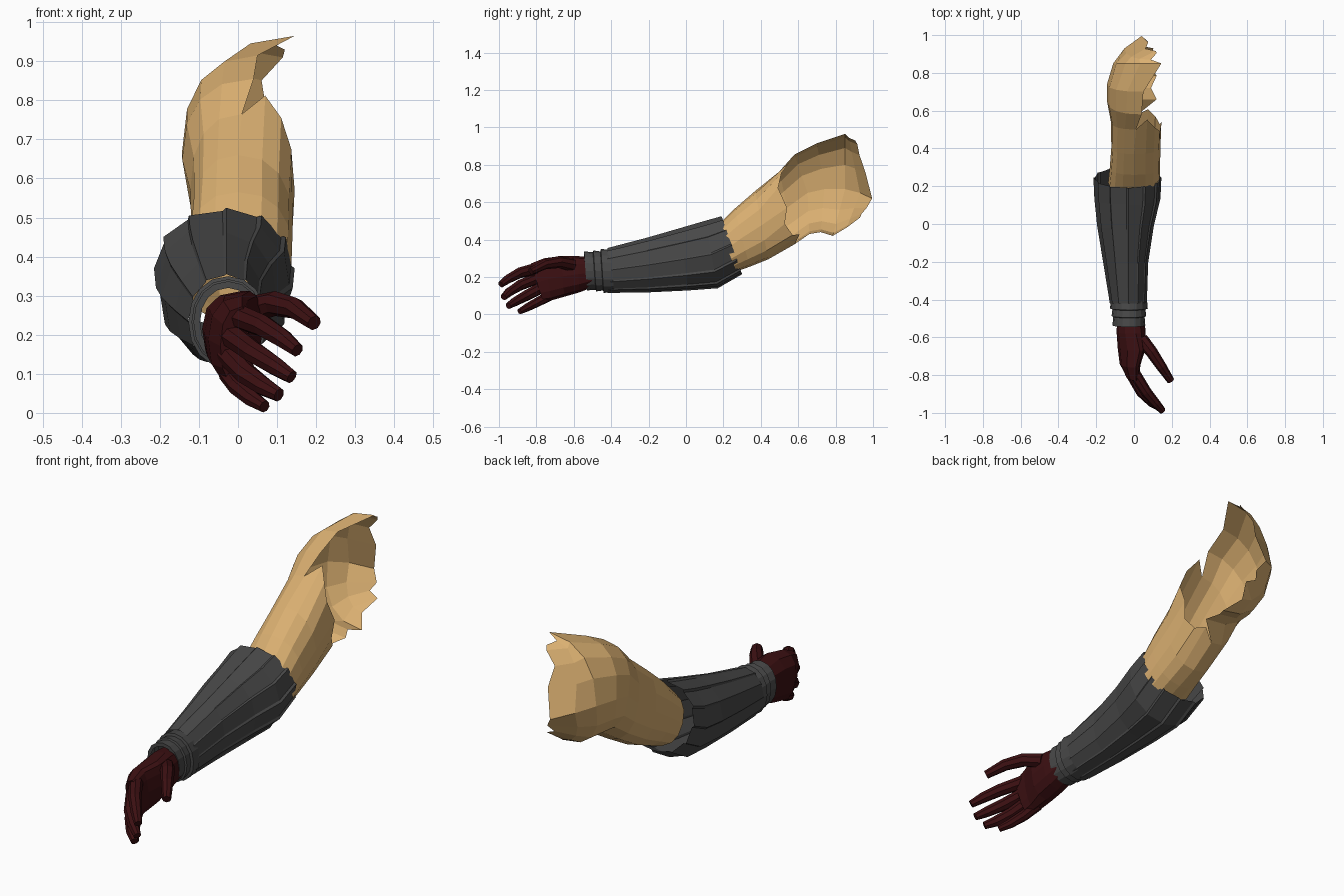
import bpy, bmesh, math
from mathutils import Vector as V

if "Cube" in bpy.data.objects:
    bpy.data.objects.remove(bpy.data.objects["Cube"])


def material(name, rgb):
    m = bpy.data.materials.new(name)
    m.diffuse_color = (*rgb, 1)
    m.use_nodes = True
    m.node_tree.nodes["Principled BSDF"].inputs["Base Color"].default_value = m.diffuse_color
    return m


SKIN = material("tan_skin", (0.70, 0.43, 0.165))
CLOTH = material("charcoal_cloth", (0.065, 0.065, 0.065))
GLOVE = material("dark_red_glove", (0.045, 0.005, 0.006))


def quarter(v, h, t, e):
    """Point on a quarter oval from vertical extreme v (t=0) to side extreme h (t=1)."""
    c = max(0, math.cos(t * math.pi / 2)) ** e
    s = math.sin(t * math.pi / 2) ** e
    return V((v[0] + (h[0] - v[0]) * s, h[1] + (v[1] - h[1]) * c, h[2] + (v[2] - h[2]) * c))


def half_ring(top, side, bottom, n, e=0.85):
    down = [quarter(top, side, i / n, e) for i in range(n)]
    return down + [quarter(bottom, side, 1 - i / n, e) for i in range(n + 1)]


def ring(top, bottom, xl, xr, n, e=0.85):
    """Closed ring: top, left, bottom, right."""
    y, z = (top[1] + bottom[1]) / 2, (top[2] + bottom[2]) / 2
    left = half_ring(top, (xl, y, z), bottom, n, e)
    right = half_ring(top, (xr, y, z), bottom, n, e)
    return left + right[-2:0:-1]


def mesh_object(name, bm, mat, shift=None):
    bmesh.ops.recalc_face_normals(bm, faces=bm.faces)
    me = bpy.data.meshes.new(name)
    bm.to_mesh(me)
    bm.free()
    me.materials.append(mat)
    ob = bpy.data.objects.new(name, me)
    bpy.context.collection.objects.link(ob)
    return ob


def skin_rings(bm, rings, closed=True, caps=(False, False)):
    """Bridge a list of equal-length point rings."""
    rows = [[bm.verts.new(p) for p in r] for r in rings]
    for a, b in zip(rows, rows[1:]):
        n = len(a)
        for i in range(n if closed else n - 1):
            j = (i + 1) % n
            bm.faces.new((a[i], a[j], b[j], b[i]))
    for row, cap in zip((rows[0], rows[-1]), caps):
        if cap:
            bm.faces.new(row)
    return rows


def tube(name, points, radii, sides, mat):
    """Capped finger swept along points."""
    pts = [V(p) for p in points]
    rings = []
    for i, p in enumerate(pts):
        d = (pts[min(i + 1, len(pts) - 1)] - pts[max(i - 1, 0)]).normalized()
        u = d.cross(V((0, 0, 1))).normalized()
        w = u.cross(d)
        rings.append([p + (u * math.cos(a) + w * math.sin(a)) * radii[i]
                      for a in (2 * math.pi * k / sides for k in range(sides))])
    bm = bmesh.new()
    skin_rings(bm, rings, caps=(True, True))
    return mesh_object(name, bm, mat)


# Upper arm: closed rings up to the armpit
N = 4
arm = [
    ring((0, 0.17, 0.475), (0.01, 0.27, 0.23), -0.137, 0.135, N),
    ring((0, 0.26, 0.565), (0.01, 0.34, 0.255), -0.128, 0.138, N),
    ring((0, 0.37, 0.66), (0.01, 0.44, 0.295), -0.12, 0.14, N),
    ring((0.01, 0.50, 0.765), (0.02, 0.58, 0.375), -0.122, 0.145, N),
]
# torn edge of the inner side
for k, (dy, dz) in {2 * N + 1: (0.03, 0.04), 3 * N - 1: (-0.03, 0.0), 3 * N + 1: (-0.03, 0.02),
                    3 * N + 2: (0.0, 0.04), 4 * N - 1: (0.05, 0.06)}.items():
    arm[-1][k] += V((0, dy, dz))
bm = bmesh.new()
rows = skin_rings(bm, arm)

# Shoulder: open shell wrapping round the outer side and the back
shell = [
    half_ring((0.04, 0.58, 0.855), (-0.143, 0.65, 0.65), (0.12, 0.66, 0.43), N),
    half_ring((0.05, 0.70, 0.915), (-0.143, 0.74, 0.67), (0.09, 0.72, 0.44), N),
    half_ring((0.145, 0.85, 0.965), (-0.11, 0.85, 0.67), (0.12, 0.785, 0.42), N),
    half_ring((0.09, 0.87, 0.945), (-0.05, 0.93, 0.65), (0.07, 0.86, 0.465), N),
    half_ring((0.12, 0.905, 0.93), (0.04, 0.995, 0.62), (0.10, 0.92, 0.51), N),
]
for k in range(1, 2 * N, 2):
    shell[-1][k] += V((0.03, 0.005, 0))
srows = skin_rings(bm, shell, closed=False)
for i in range(2 * N):
    bm.faces.new((rows[-1][i], rows[-1][i + 1], srows[0][i + 1], srows[0][i]))
mesh_object("upper_arm", bm, SKIN)


# Flared sleeve with overlapping pleats
def pleated(r, depth):
    c = sum(r, V()) / len(r)
    out = []
    for i, p in enumerate(r):
        q = r[(i + 1) % len(r)]
        out.append(p)
        out.append(c + (p.lerp(q, 0.10) - c) * (1 - depth))
    return out


sleeve = [
    (ring((-0.03, 0.19, 0.525), (-0.03, 0.30, 0.215), -0.215, 0.145, 3, 0.95), 0.04),
    (ring((-0.03, 0.10, 0.50), (-0.03, 0.17, 0.14), -0.21, 0.14, 3, 0.95), 0.04),
    (ring((-0.03, -0.03, 0.462), (-0.03, 0.01, 0.128), -0.195, 0.105, 3, 0.95), 0.04),
    (ring((-0.03, -0.21, 0.41), (-0.03, -0.20, 0.118), -0.163, 0.075, 3, 0.95), 0.03),
    (ring((-0.03, -0.42, 0.355), (-0.03, -0.42, 0.115), -0.128, 0.068, 3, 0.95), 0.02),
]
bm = bmesh.new()
skin_rings(bm, [pleated(r, d) for r, d in sleeve])
mesh_object("sleeve", bm, CLOTH)

# Wrapped cuff: three stepped bands
bands = [(-0.40, 0.0), (-0.455, 0.005), (-0.458, -0.008), (-0.495, -0.003),
         (-0.498, -0.012), (-0.545, -0.008), (-0.545, -0.025)]
bm = bmesh.new()
skin_rings(bm, [ring((-0.025, y, 0.345 + g), (-0.025, y + 0.015, 0.12 - g),
                     -0.122 - g, 0.068 + g, 4, 0.95) for y, g in bands])
mesh_object("cuff", bm, CLOTH)

# Glove palm
palm = [
    ring((0, -0.51, 0.305), (-0.02, -0.50, 0.145), -0.09, 0.055, 3),
    ring((0.01, -0.58, 0.312), (-0.02, -0.57, 0.118), -0.092, 0.062, 3),
    ring((0.03, -0.67, 0.312), (-0.015, -0.65, 0.095), -0.086, 0.062, 3),
    ring((0.01, -0.76, 0.30), (-0.005, -0.72, 0.075), -0.076, 0.035, 3),
    ring((0.01, -0.83, 0.272), (0.0, -0.765, 0.07), -0.045, 0.028, 3),
]
bm = bmesh.new()
skin_rings(bm, palm, caps=(True, True))
mesh_object("glove_palm", bm, GLOVE)

# Glove fingers, curling forward and inward
fingers = {
    "thumb": [(0.04, -0.61, 0.265), (0.095, -0.68, 0.28), (0.145, -0.755, 0.268), (0.195, -0.83, 0.23)],
    "index_finger": [(-0.005, -0.78, 0.25), (0.065, -0.89, 0.222), (0.115, -0.95, 0.19), (0.152, -0.99, 0.16)],
    "middle_finger": [(-0.02, -0.78, 0.20), (0.04, -0.89, 0.155), (0.095, -0.945, 0.12), (0.138, -0.975, 0.092)],
    "ring_finger": [(-0.025, -0.76, 0.15), (0.02, -0.855, 0.10), (0.065, -0.915, 0.068), (0.105, -0.95, 0.046)],
    "little_finger": [(-0.025, -0.72, 0.105), (0.0, -0.79, 0.068), (0.035, -0.85, 0.037), (0.068, -0.89, 0.016)],
}
for name, path in fingers.items():
    k = {"thumb": 1.1, "little_finger": 0.88}.get(name, 1)
    tube(name, path, [0.032 * k, 0.029 * k, 0.025 * k, 0.018 * k], 8, GLOVE)
